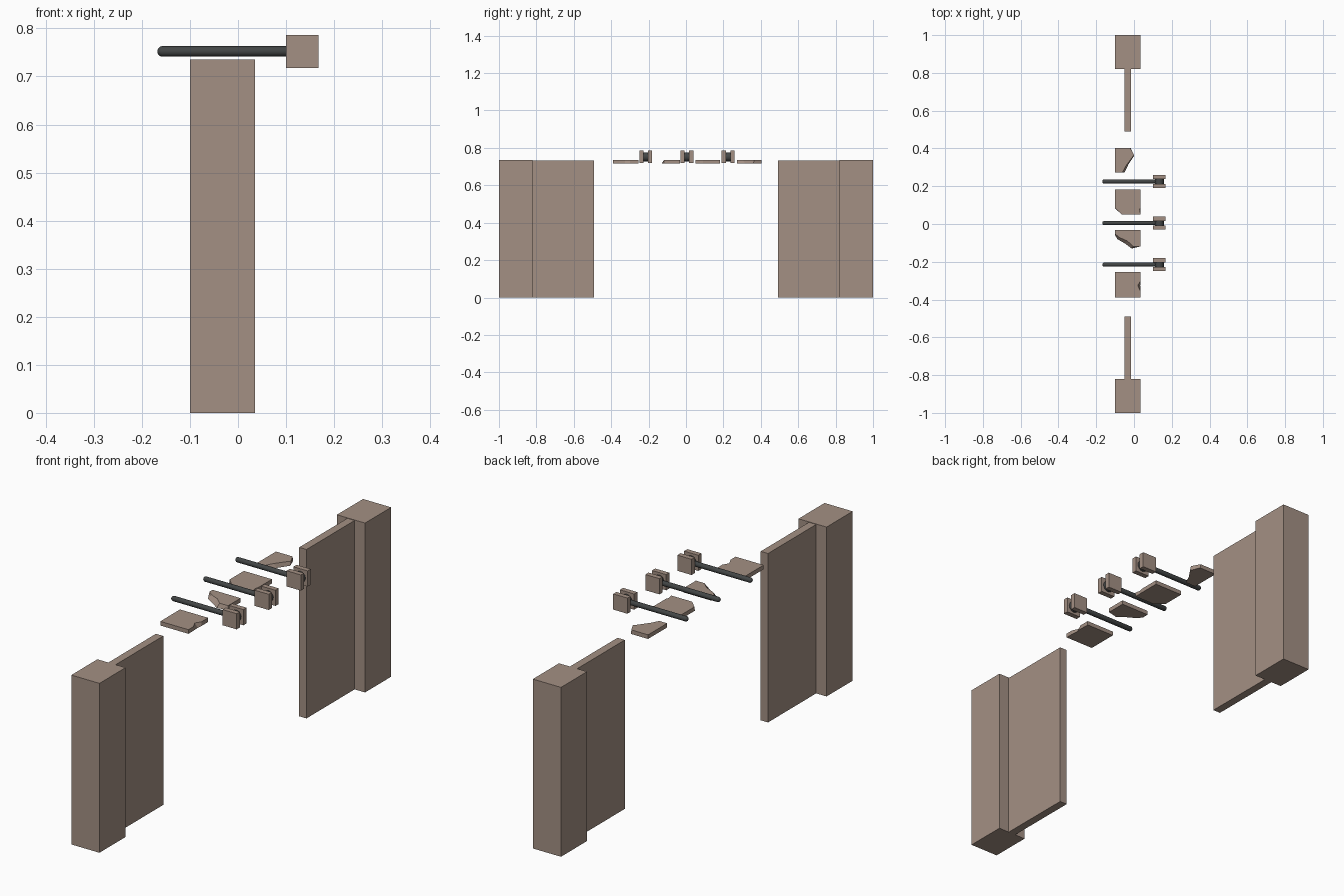
import bpy, bmesh, math
from mathutils import Matrix

if "Cube" in bpy.data.objects:
    bpy.data.objects.remove(bpy.data.objects["Cube"])


def material(name, rgb):
    m = bpy.data.materials.new(name)
    m.diffuse_color = (*rgb, 1)
    m.use_nodes = True
    m.node_tree.nodes["Principled BSDF"].inputs["Base Color"].default_value = m.diffuse_color
    return m


STONE = material("stone_brown", (0.37, 0.28, 0.23))
IRON = material("dark_iron", (0.055, 0.06, 0.06))


def finish(name, bm, mat, smooth=False):
    bmesh.ops.recalc_face_normals(bm, faces=bm.faces)
    me = bpy.data.meshes.new(name)
    bm.to_mesh(me)
    bm.free()
    me.materials.append(mat)
    ob = bpy.data.objects.new(name, me)
    bpy.context.collection.objects.link(ob)
    if smooth:
        bpy.ops.object.select_all(action='DESELECT')
        ob.select_set(True)
        bpy.context.view_layer.objects.active = ob
        bpy.ops.object.shade_smooth_by_angle(angle=math.radians(40))
    return ob


def box(name, x, y, z, mat):
    bm = bmesh.new()
    bmesh.ops.create_cube(bm, size=1)
    for v in bm.verts:
        for i, (a, b) in enumerate((x, y, z)):
            v.co[i] = a if v.co[i] < 0 else b
    return finish(name, bm, mat)


def slab(name, top, bottom, z0=0.717, z1=0.735):
    """Broken slab: matching top and bottom outlines joined by sloped sides."""
    bm = bmesh.new()
    t = [bm.verts.new((x, y, z1)) for x, y in top]
    b = [bm.verts.new((x, y, z0)) for x, y in bottom]
    bm.faces.new(t)
    bm.faces.new(b[::-1])
    n = len(t)
    for i in range(n):
        j = (i + 1) % n
        bm.faces.new((t[i], b[i], b[j], t[j]))
    finish(name, bm, STONE)


# End posts and thin wall panels
for side, s in (("front", -1), ("back", 1)):
    box(side + "_post", (-0.1, 0.035), sorted((s * 0.821, s)), (0, 0.735), STONE)
    box(side + "_panel", (-0.05, -0.015), sorted((s * 0.491, s * 0.821)), (0, 0.733), STONE)

# Bolts: round-ended rod, round hub, and two square cheek plates
ZC = 0.752
for i, y in enumerate((-0.215, 0.005, 0.225), 1):
    bm = bmesh.new()
    bmesh.ops.create_uvsphere(bm, u_segments=16, v_segments=9, radius=0.011,
                              matrix=Matrix.Rotation(math.pi / 2, 4, 'Y'))
    for v in bm.verts:
        v.co.x += 0.134 if v.co.x > 0 else -0.157
        v.co.y += y
        v.co.z += ZC
    finish(f"rod_{i}", bm, IRON, True)
    bm = bmesh.new()
    bmesh.ops.create_cone(bm, cap_ends=True, segments=16, radius1=0.024, radius2=0.024,
                          depth=0.026, matrix=Matrix.Translation((0.134, y, ZC))
                          @ Matrix.Rotation(math.pi / 2, 4, 'X'))
    finish(f"hub_{i}", bm, IRON, True)
    for side, s in (("front", -1), ("back", 1)):
        box(f"{side}_cheek_{i}", (0.1, 0.168), sorted((y + s * 0.012, y + s * 0.034)),
            (0.718, 0.786), STONE)

# Broken coping slabs between the panels
slab("slab_back",
     [(-.1, .403), (-.02, .403), (0, .365), (-.045, .305), (-.062, .272), (-.1, .272)],
     [(-.1, .403), (-.018, .403), (0, .36), (-.03, .315), (-.05, .272), (-.1, .272)])
slab("slab_mid_back",
     [(-.1, .183), (.035, .183), (.035, .09), (.03, .075), (.035, .051), (-.065, .051), (-.1, .085)],
     [(-.1, .183), (.035, .183), (.035, .09), (.034, .075), (.035, .051), (-.062, .051), (-.1, .082)])
slab("slab_mid_front",
     [(-.1, -.032), (.035, -.032), (.035, -.118), (-.005, -.118), (-.035, -.09), (-.08, -.07), (-.1, -.052)],
     [(-.1, -.032), (.035, -.032), (.035, -.118), (-.012, -.13), (-.045, -.105), (-.088, -.08), (-.1, -.06)])
slab("slab_front",
     [(-.1, -.255), (.035, -.255), (.035, -.3), (.02, -.325), (.035, -.355), (.035, -.39), (-.1, -.39)],
     [(-.1, -.255), (.035, -.255), (.035, -.3), (.033, -.325), (.035, -.355), (.035, -.39), (-.1, -.39)])
